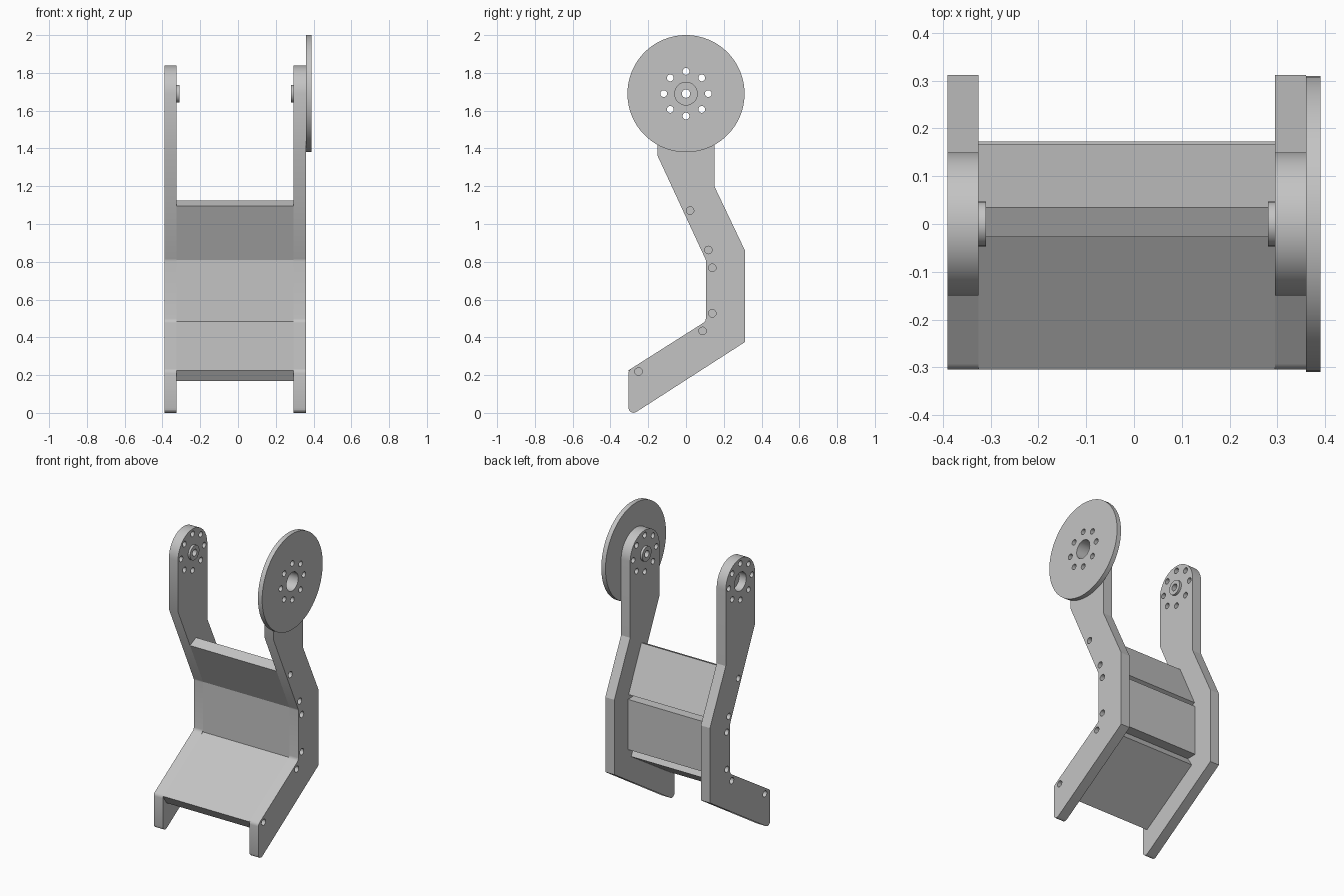
import bpy, bmesh, math
from mathutils import Vector, Matrix

cube = bpy.data.objects.get("Cube")
if cube:
    bpy.data.objects.remove(cube, do_unlink=True)

grey = bpy.data.materials.new("plain grey")
grey.use_nodes = True
colour = (0.55, 0.55, 0.55, 1)
grey.diffuse_color = colour
grey.node_tree.nodes["Principled BSDF"].inputs["Base Color"].default_value = colour

PIVOT = (0, 1.69)      # y, z of the joint axis
INNER = (-0.325, 0.295)
THICK = 0.068          # cross panel thickness


def finish(name, bm):
    bmesh.ops.recalc_face_normals(bm, faces=bm.faces)
    mesh = bpy.data.meshes.new(name)
    bm.to_mesh(mesh)
    bm.free()
    mesh.materials.append(grey)
    obj = bpy.data.objects.new(name, mesh)
    bpy.context.collection.objects.link(obj)
    return obj


def extrude_x(name, outline, x0, x1):
    bm = bmesh.new()
    face = bm.faces.new([bm.verts.new((x0, y, z)) for y, z in outline])
    made = bmesh.ops.extrude_face_region(bm, geom=[face])["geom"]
    verts = [g for g in made if isinstance(g, bmesh.types.BMVert)]
    bmesh.ops.translate(bm, verts=verts, vec=(x1 - x0, 0, 0))
    return finish(name, bm)


def rounded(corners):
    """Outline with an arc of the given radius at each (y, z, radius) corner."""
    out = []
    for i, (y, z, r) in enumerate(corners):
        p = Vector((y, z))
        if r == 0:
            out.append(p)
            continue
        a = (Vector(corners[i - 1][:2]) - p).normalized()
        b = (Vector(corners[(i + 1) % len(corners)][:2]) - p).normalized()
        half = a.angle(b) / 2
        centre = p + (a + b).normalized() * r / math.sin(half)
        start = p + a * r / math.tan(half) - centre
        end = p + b * r / math.tan(half) - centre
        sweep = start.angle_signed(end)
        steps = max(4, int(r * 110))
        for k in range(steps + 1):
            out.append(centre + Matrix.Rotation(-sweep * k / steps, 2) @ start)
    return out


def cylinders(name, items, segments=32):
    """Cylinders along x, each given as (y, z, radius, x0, x1)."""
    bm = bmesh.new()
    for y, z, r, x0, x1 in items:
        place = Matrix.Translation(((x0 + x1) / 2, y, z)) @ Matrix.Rotation(math.pi / 2, 4, 'Y')
        bmesh.ops.create_cone(bm, cap_ends=True, segments=segments, radius1=r,
                              radius2=r, depth=abs(x1 - x0), matrix=place)
    return finish(name, bm)


def cut(obj, items):
    cutter = cylinders("cutter", items)
    cutter.hide_render = True
    mod = obj.modifiers.new("holes", 'BOOLEAN')
    mod.operation, mod.solver, mod.object = 'DIFFERENCE', 'EXACT', cutter
    bpy.context.view_layer.objects.active = obj
    bpy.ops.object.modifier_apply(modifier=mod.name)
    bpy.data.objects.remove(cutter, do_unlink=True)


def smooth(obj):
    bpy.ops.object.select_all(action='DESELECT')
    obj.select_set(True)
    bpy.context.view_layer.objects.active = obj
    bpy.ops.object.shade_smooth_by_angle(angle=math.radians(25))


def bolt_circle(x0, x1):
    return [(PIVOT[0] + 0.118 * math.cos(k * math.pi / 4),
             PIVOT[1] + 0.118 * math.sin(k * math.pi / 4), 0.018, x0, x1) for k in range(8)]


# Front edge line of the bracket, shared by the side plates and cross panels
foot, knee, bend = Vector((-0.305, 0.225)), Vector((0.105, 0.485)), Vector((0.105, 0.81))
shoulder = Vector((-0.15, 1.36))
up = (shoulder - bend).normalized()
panel_top = bend + up * 0.314

# Cross panels with square ends, leaving wedge gaps behind the bends
screws = []
for name, a, b in (("lower_panel", foot, knee), ("middle_panel", knee, bend),
                   ("upper_panel", bend, panel_top)):
    along = (b - a).normalized()
    back = Vector((along.y, -along.x)) * THICK
    extrude_x(name, [a, b, b + back, a + back], *INNER)
    for p in (a + along * 0.042, b - along * 0.042):
        screws.append(p + back / 2)

# Side plates
outline = rounded([
    (*foot, 0.027), (*knee, 0.027), (*bend, 0.027), (*shoulder, 0),
    (-0.15, 1.84, 0.1499), (0.15, 1.84, 0.1499), (0.15, 1.2, 0),
    (0.312, 0.86, 0), (0.312, 0.375, 0), (-0.305, -0.022, 0.027)])
for side, inner, out in (("right", INNER[0], -1), ("left", INNER[1], 1)):
    outer = inner + out * 0.065
    plate = extrude_x(side + "_side_plate", outline, inner, outer)
    past_in, past_out = inner - out * 0.05, outer + out * 0.05
    holes = [(p.x, p.y, 0.02, past_in, past_out) for p in screws]
    holes += bolt_circle(past_in, past_out)
    holes.append((*PIVOT, 0.06, inner + out * 0.015, past_out))
    cut(plate, holes)
    cut(plate, [(*PIVOT, 0.022, past_in, past_out)])
    smooth(plate)
    # Pivot boss on the inner face
    boss = cylinders(side + "_pivot_boss", [(*PIVOT, 0.047, inner, inner - out * 0.015)])
    cut(boss, [(*PIVOT, 0.022, past_in, past_out)])
    smooth(boss)

# Round disc on the outside of the left plate
disc = cylinders("round_disc", [(*PIVOT, 0.31, 0.36, 0.39)], 96)
cut(disc, bolt_circle(0.3, 0.45) + [(*PIVOT, 0.06, 0.3, 0.45)])
smooth(disc)
